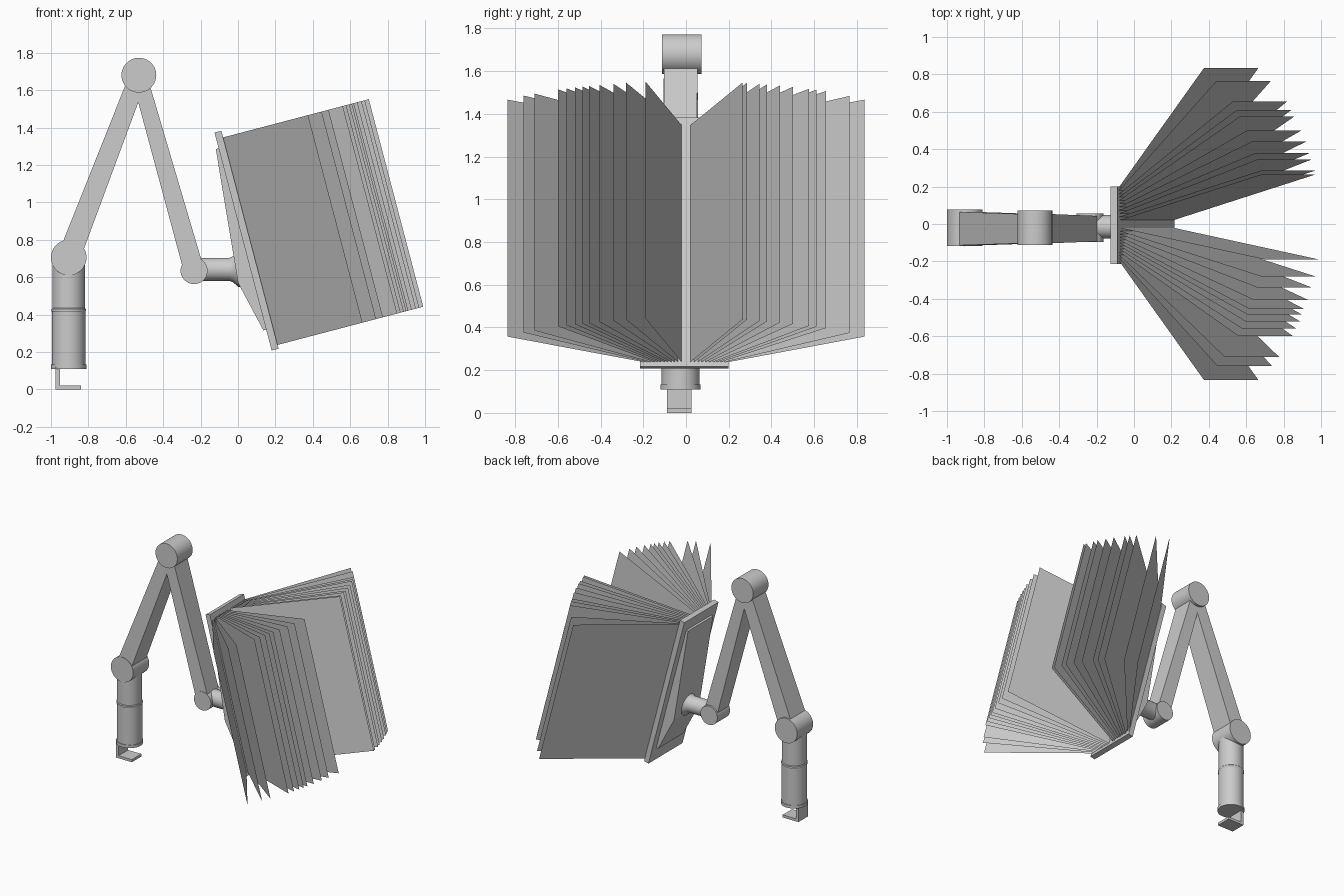
import bpy, bmesh, math
from mathutils import Vector, Matrix

cube = bpy.data.objects.get("Cube")
if cube:
    bpy.data.objects.remove(cube, do_unlink=True)

grey = bpy.data.materials.new("light_grey")
grey.use_nodes = True
COLOUR = (0.6, 0.6, 0.6, 1)
grey.diffuse_color = COLOUR
grey.node_tree.nodes["Principled BSDF"].inputs["Base Color"].default_value = COLOUR

YC = -0.025  # centre line of the arm
# Frame of the tilted holder: x = out of the board, z = up the board
HOLDER = Matrix.Translation((0.18, 0, 0.208)) @ Matrix.Rotation(math.radians(-14.7), 4, 'Y')


def finish(name, bm, matrix=Matrix(), smooth=False):
    bmesh.ops.recalc_face_normals(bm, faces=bm.faces)
    mesh = bpy.data.meshes.new(name)
    bm.to_mesh(mesh)
    bm.free()
    mesh.materials.append(grey)
    obj = bpy.data.objects.new(name, mesh)
    obj.matrix_world = matrix
    bpy.context.collection.objects.link(obj)
    if smooth:
        bpy.ops.object.select_all(action='DESELECT')
        obj.select_set(True)
        bpy.context.view_layer.objects.active = obj
        bpy.ops.object.shade_smooth_by_angle(angle=math.radians(30))
    return obj


def loft(name, rings, matrix=Matrix(), smooth=False):
    """Skin a closed solid through rings of points."""
    bm = bmesh.new()
    loops = [[bm.verts.new(p) for p in ring] for ring in rings]
    n = len(loops[0])
    for a, b in zip(loops, loops[1:]):
        for i in range(n):
            j = (i + 1) % n
            bm.faces.new((a[i], a[j], b[j], b[i]))
    bm.faces.new(loops[0])
    bm.faces.new(loops[-1])
    return finish(name, bm, matrix, smooth)


def lathe(name, profile, matrix, sides=40):
    """Turn (radius, height) pairs around the local z axis."""
    turn = [2 * math.pi * i / sides for i in range(sides)]
    rings = [[(r * math.cos(t), r * math.sin(t), h) for t in turn] for r, h in profile]
    return loft(name, rings, matrix, True)


def box(name, low, high, matrix=Matrix()):
    (x0, y0, z0), (x1, y1, z1) = low, high
    rings = [[(x0, y0, z), (x1, y0, z), (x1, y1, z), (x0, y1, z)] for z in (z0, z1)]
    return loft(name, rings, matrix)


def arm(name, start, end, start_size, end_size):
    """Tapered bar; sizes are (thickness, depth along y)."""
    a, b = Vector((start[0], YC, start[1])), Vector((end[0], YC, end[1]))
    side = (b - a).normalized().cross(Vector((0, 1, 0)))
    rings = []
    for p, (t, d) in ((a, start_size), (b, end_size)):
        rings.append([p + side * (sx * t / 2) + Vector((0, sy * d / 2, 0))
                      for sx, sy in ((-1, -1), (1, -1), (1, 1), (-1, 1))])
    return loft(name, rings)


# Base clip, an L-shaped bracket
box("clip_upright", (-0.975, -0.09, 0), (-0.953, 0.025, 0.12))
box("clip_foot", (-0.953, -0.09, 0), (-0.84, 0.025, 0.02))

# Post with a bottom flange and a small collar
lathe("post", [(0.094, 0.11), (0.094, 0.132), (0.089, 0.132), (0.089, 0.415),
               (0.092, 0.42), (0.092, 0.43), (0.087, 0.435), (0.087, 0.7)],
      Matrix.Translation((-0.905, YC, 0)))

# Pivot drums lying along y
SHOULDER, ELBOW, WRIST = (-0.905, 0.705), (-0.53, 1.68), (-0.235, 0.635)
for name, (x, z), radius, half in (("shoulder_joint", SHOULDER, 0.095, 0.097),
                                   ("elbow_joint", ELBOW, 0.093, 0.093),
                                   ("wrist_joint", WRIST, 0.072, 0.077)):
    lathe(name, [(radius, -half), (radius, half)],
          Matrix.Translation((x, YC + 0.005, z)) @ Matrix.Rotation(math.pi / 2, 4, 'X'))

arm("lower_arm", SHOULDER, ELBOW, (0.12, 0.18), (0.095, 0.155))
arm("upper_arm", ELBOW, WRIST, (0.082, 0.16), (0.108, 0.135))

# Flared stem from the wrist to the holder
lathe("stem", [(0.062, 0), (0.062, 0.19), (0.07, 0.21), (0.093, 0.235), (0.093, 0.29)],
      Matrix.Translation((-0.235, -0.015, 0.642)) @ Matrix.Rotation(math.pi / 2, 4, 'Y'))

# Holder board and the sloped housing on its back
box("back_board", (0, -0.215, 0), (0.038, 0.2, 1.205), HOLDER)
housing = [(0, 0.115), (-0.0155, 0.115), (-0.082, 0.396), (-0.0155, 1.118), (0, 1.118)]
loft("back_housing", [[(x, y, z) for x, z in housing] for y in (-0.16, 0.145)], HOLDER)

# Thin leaves fanned to both sides; values are the y of each outer edge
FAN = {"left": (0.265, 0.285, 0.345, 0.38, 0.44, 0.5, 0.575, 0.61, 0.655, 0.765, 0.835),
       "right": (-0.19, -0.28, -0.34, -0.405, -0.455, -0.485, -0.52, -0.56, -0.6,
                 -0.71, -0.76, -0.835)}
for side, tips in FAN.items():
    bm = bmesh.new()
    for i, tip in enumerate(tips):
        f = i / (len(tips) - 1)
        hinge = math.copysign(0.02 + 0.175 * f, tip)
        length = 0.825 - 0.03 * f
        reach = 0.036 + math.sqrt(length ** 2 - (tip - hinge) ** 2)
        bm.faces.new([bm.verts.new(p) for p in (
            (0.036, hinge, 0.021), (reach, tip, 0.021),
            (reach, tip, 1.168), (0.036, hinge, 1.168))])
    finish(side + "_leaves", bm, HOLDER)
